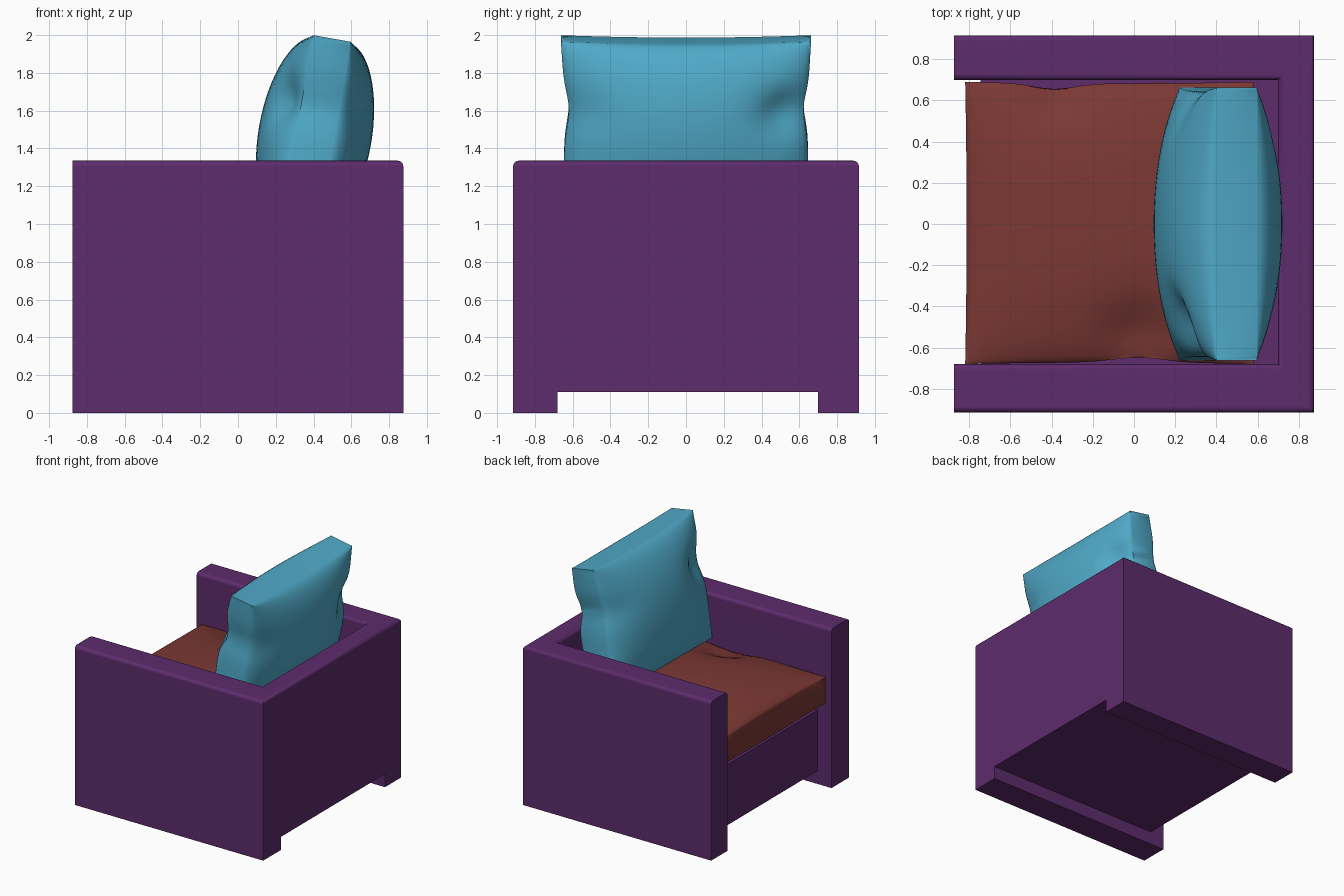
import bpy, bmesh, math
from mathutils import Matrix

if "Cube" in bpy.data.objects:
    bpy.data.objects.remove(bpy.data.objects["Cube"])


def finish(name, bm, color, angle):
    bmesh.ops.recalc_face_normals(bm, faces=bm.faces)
    me = bpy.data.meshes.new(name)
    bm.to_mesh(me)
    bm.free()
    ob = bpy.data.objects.new(name, me)
    bpy.context.collection.objects.link(ob)
    mat = bpy.data.materials.new(name + "_fabric")
    mat.diffuse_color = (*color, 1)
    mat.use_nodes = True
    mat.node_tree.nodes["Principled BSDF"].inputs["Base Color"].default_value = mat.diffuse_color
    me.materials.append(mat)
    bpy.ops.object.select_all(action='DESELECT')
    ob.select_set(True)
    bpy.context.view_layer.objects.active = ob
    bpy.ops.object.shade_smooth_by_angle(angle=math.radians(angle))
    return ob


# Armchair frame: one watertight body assembled from occupied grid cells
def build_frame():
    xs = [-0.875, -0.745, 0.70, 0.875]
    ys = [-0.915, -0.68, 0.70, 0.915]
    zs = [0, 0.11, 0.62, 1.335]

    def solid(i, j, k):
        if not all(0 <= n < 3 for n in (i, j, k)):
            return False
        if j != 1:                                  # arms
            return True
        return k >= 1 and (i == 2 or (i == 1 and k == 1))   # back, seat base

    bm = bmesh.new()
    for i in range(3):
        for j in range(3):
            for k in range(3):
                if not solid(i, j, k):
                    continue
                for axis in range(3):
                    for side in (0, 1):
                        n = [i, j, k]
                        n[axis] += 2 * side - 1
                        if solid(*n):
                            continue
                        quad = []
                        for a, b in ((0, 0), (1, 0), (1, 1), (0, 1)):
                            c = [i, j, k]
                            c[axis] += side
                            c[(axis + 1) % 3] += a
                            c[(axis + 2) % 3] += b
                            quad.append(bm.verts.new((xs[c[0]], ys[c[1]], zs[c[2]])))
                        bm.faces.new(quad)
    bmesh.ops.remove_doubles(bm, verts=bm.verts, dist=1e-4)
    bmesh.ops.recalc_face_normals(bm, faces=bm.faces)
    bmesh.ops.dissolve_limit(bm, angle_limit=0.01, verts=bm.verts, edges=bm.edges)
    # rounded top rim, leaving the open arm ends square
    rim = [e for e in bm.edges
           if all(v.co.z > 1.33 for v in e.verts)
           and not all(v.co.x < -0.87 for v in e.verts)]
    bmesh.ops.bevel(bm, geom=rim, offset=0.028, segments=3, profile=0.5,
                    affect='EDGES')
    ob = finish("chair_frame", bm, (0.11, 0.025, 0.15), 40)
    wn = ob.modifiers.new("flat_panels", 'WEIGHTED_NORMAL')
    wn.keep_sharp = True


# Stuffed cushion: two bulging sheets joined by a flat rim band
def cushion(name, hx, hy, rim, bulge, dents, pinch, color, matrix, n=32):
    bm = bmesh.new()
    rows = {}
    for s in (1, -1):
        for a in range(n + 1):
            for b in range(n + 1):
                u = -math.cos(math.pi * a / n)      # finer spacing at the edges
                v = -math.cos(math.pi * b / n)
                puff = max(0, (1 - u * u) * (1 - v * v)) ** 0.55
                x = hx * u * (1 - pinch * (1 - v * v))
                y = hy * v * (1 - pinch * (1 - u * u))
                z = rim + bulge * puff
                for du, dv, side, depth, r in dents:   # wrinkles near the seams
                    g = math.exp(-((u - du) ** 2 + (v - dv) ** 2) / r ** 2)
                    y -= math.copysign(depth * 0.5 * g, dv)
                    if side == s:
                        z -= depth * g * puff ** 0.5
                rows[s, a, b] = bm.verts.new((x, y, s * z))
        for a in range(n):
            for b in range(n):
                bm.faces.new([rows[s, a, b], rows[s, a + 1, b],
                              rows[s, a + 1, b + 1], rows[s, a, b + 1]])
    loop = ([(a, 0) for a in range(n)] + [(n, b) for b in range(n)]
            + [(a, n) for a in range(n, 0, -1)] + [(0, b) for b in range(n, 0, -1)])
    for p, q in zip(loop, loop[1:] + loop[:1]):
        bm.faces.new([rows[1, *p], rows[1, *q], rows[-1, *q], rows[-1, *p]])
    bmesh.ops.transform(bm, matrix=matrix, verts=bm.verts)
    finish(name, bm, color, 40)


build_frame()

# Seat cushion
cushion("seat_cushion", 0.70, 0.685, 0.108, 0.12,
        [(-0.38, 0.95, 1, 0.06, 0.2), (0.2, -0.85, 1, 0.07, 0.25)],
        0.01, (0.2, 0.04, 0.035), Matrix.Translation((-0.12, 0.005, 0.808)))

# Back cushion, leaning slightly backwards
cushion("back_cushion", 0.52, 0.662, 0.10, 0.20,
        [(0.3, -0.82, 1, 0.09, 0.25), (0.3, 0.85, -1, 0.08, 0.22)],
        0.025, (0.08, 0.4, 0.58),
        Matrix.Translation((0.408, 0, 1.47)) @ Matrix.Rotation(math.radians(-80), 4, 'Y'))
